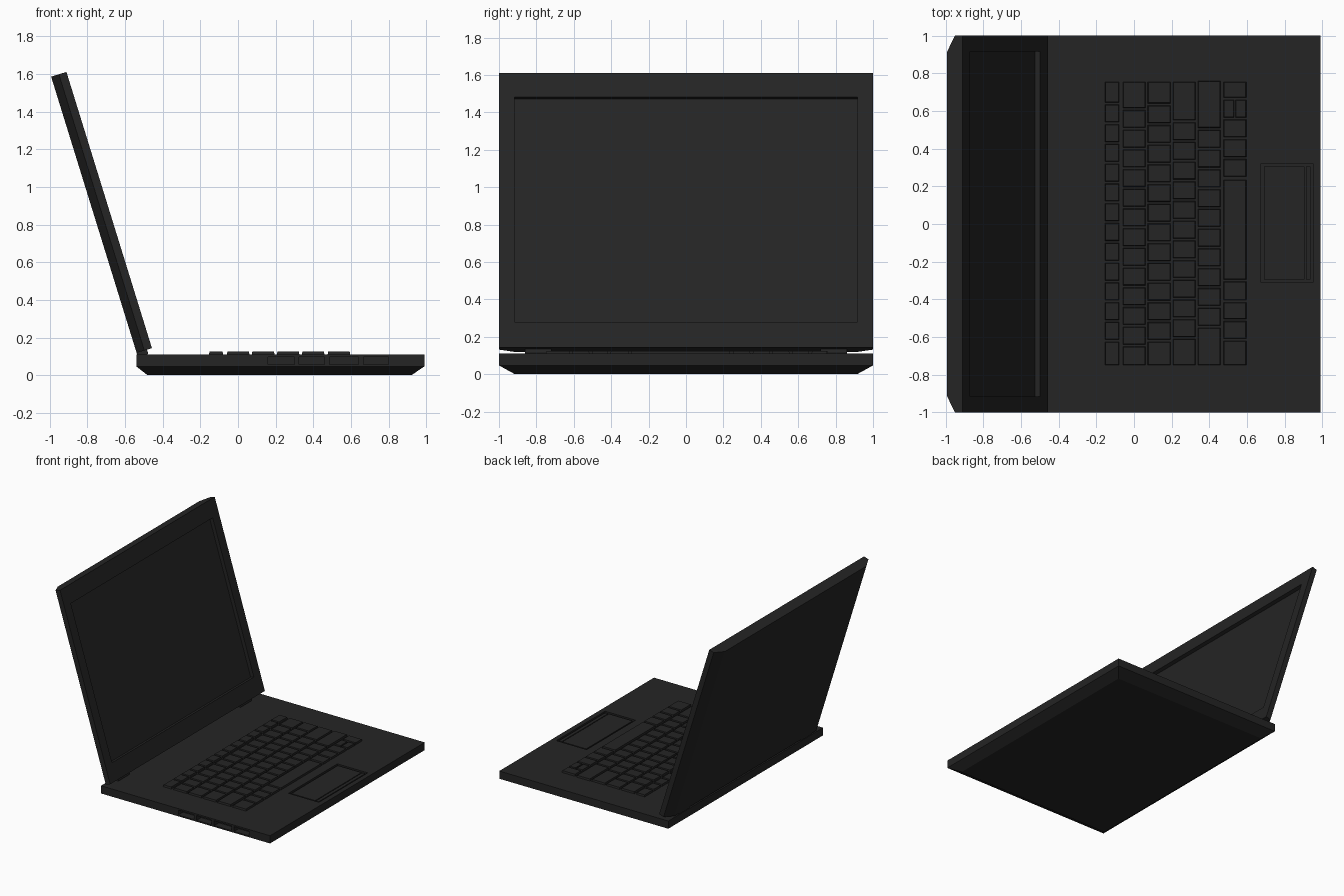
import bpy, math
from mathutils import Matrix

if "Cube" in bpy.data.objects:
    bpy.data.objects.remove(bpy.data.objects["Cube"])

# dark plastic
dark = bpy.data.materials.new("dark_plastic")
dark.diffuse_color = (0.018, 0.018, 0.018, 1)
dark.use_nodes = True
dark.node_tree.nodes["Principled BSDF"].inputs["Base Color"].default_value = dark.diffuse_color


def add_mesh(name, verts, faces, matrix=None):
    me = bpy.data.meshes.new(name)
    me.from_pydata(verts, [], faces)
    me.update()
    me.materials.append(dark)
    ob = bpy.data.objects.new(name, me)
    bpy.context.collection.objects.link(ob)
    if matrix:
        ob.matrix_world = matrix
    return ob


def rings(loops):
    """Closed solid through stacked rings, each listed counter-clockwise."""
    n = len(loops[0])
    verts = [v for loop in loops for v in loop]
    faces = [list(range(n))[::-1], [len(verts) - n + i for i in range(n)]]
    for k in range(len(loops) - 1):
        a, b = k * n, (k + 1) * n
        for i in range(n):
            j = (i + 1) % n
            faces.append([a + i, a + j, b + j, b + i])
    return verts, faces


def rect(x0, x1, y0, y1, z):
    return [(x0, y0, z), (x1, y0, z), (x1, y1, z), (x0, y1, z)]


def box(name, x, y, z, taper=0, matrix=None):
    t = taper
    loops = [rect(*x, *y, z[0]), rect(x[0] + t, x[1] - t, y[0] + t, y[1] - t, z[1])]
    return add_mesh(name, *rings(loops), matrix)


def cut(target, cutter):
    bpy.context.view_layer.update()
    mod = target.modifiers.new("cut", 'BOOLEAN')
    mod.operation = 'DIFFERENCE'
    mod.solver = 'EXACT'
    mod.object = cutter
    cutter.hide_render = True
    bpy.context.view_layer.objects.active = target
    bpy.ops.object.modifier_apply(modifier=mod.name)
    bpy.data.objects.remove(cutter)


TOP = 0.11

# base with chamfered underside
base = add_mesh("base", *rings([
    rect(-0.48, 0.92, -0.915, 0.915, 0),
    rect(-0.54, 0.99, -1, 1, 0.047),
    rect(-0.54, 0.99, -1, 1, TOP)]))

# touchpad recess, pad and button
cut(base, box("touchpad_cutter", (0.675, 0.95), (-0.31, 0.32), (TOP - 0.016, TOP + 0.02)))
box("touchpad", (0.69, 0.905), (-0.295, 0.305), (TOP - 0.02, TOP - 0.004))
box("touchpad_button", (0.912, 0.938), (-0.295, 0.305), (TOP - 0.02, TOP - 0.004))

# side ports
for x0, x1 in ((0.16, 0.30), (0.325, 0.46), (0.485, 0.64), (0.665, 0.80)):
    cut(base, box("port_cutter", (x0, x1), (-1.05, -0.94), (0.058, 0.098)))


# keyboard rows
def key(x0, x1, y0, y1):
    box("key", (x0, x1), (y0 + 0.005, y1 - 0.005), (TOP - 0.005, TOP + 0.015), 0.004)


def even(start, end, count):
    return [start + (end - start) * i / count for i in range(count + 1)]


rows = [
    (-0.155, -0.078, [-0.755] + even(-0.62, 0.64, 12) + [0.76]),
    (-0.06, 0.062, [-0.755] + even(-0.645, 0.61, 12) + [0.76]),
    (0.072, 0.195, [-0.755] + even(-0.62, 0.635, 12) + [0.76]),
    (0.205, 0.327, [-0.755] + even(-0.605, 0.545, 11) + [0.76]),
    (0.338, 0.46, [-0.755] + even(-0.545, 0.505, 10) + [0.765]),
    (0.475, 0.597, [-0.755, -0.615, -0.51, -0.41, -0.30]),
    (0.475, 0.597, [-0.30, 0.24]),
    (0.475, 0.597, [0.245, 0.35, 0.455, 0.56]),
    (0.475, 0.533, [0.56, 0.665]),
    (0.537, 0.597, [0.56, 0.665]),
    (0.475, 0.597, [0.665, 0.76]),
]
for x0, x1, ys in rows:
    for y0, y1 in zip(ys, ys[1:]):
        key(x0, x1, y0, y1)

# lid, built upright then leaned back, with chamfered rear side edges
lean = Matrix.Translation((-0.457, 0, 0.144)) @ Matrix.Rotation(math.radians(-17.2), 4, 'Y')
section = [(-0.085, -0.915), (-0.042, -1), (0, -1), (0, 1), (-0.042, 1), (-0.085, 0.915)]
lid = add_mesh("lid", *rings([[(x, y, z) for x, y in section] for z in (0, 1.535)]), lean)

# recessed screen
cut(lid, box("screen_cutter", (-0.03, 0.05), (-0.917, 0.917), (0.14, 1.40), 0, lean))
box("screen", (-0.04, -0.028), (-0.915, 0.915), (0.142, 1.398), 0, lean)

# hinges
for s in (-1, 1):
    loops = []
    for y in (s * 0.79 + 0.07, s * 0.79 - 0.07):
        loops.append([(-0.508 + 0.03 * math.cos(a), y, 0.118 + 0.03 * math.sin(a))
                      for a in (i * math.tau / 12 for i in range(12))])
    add_mesh("hinge", *rings(loops))
